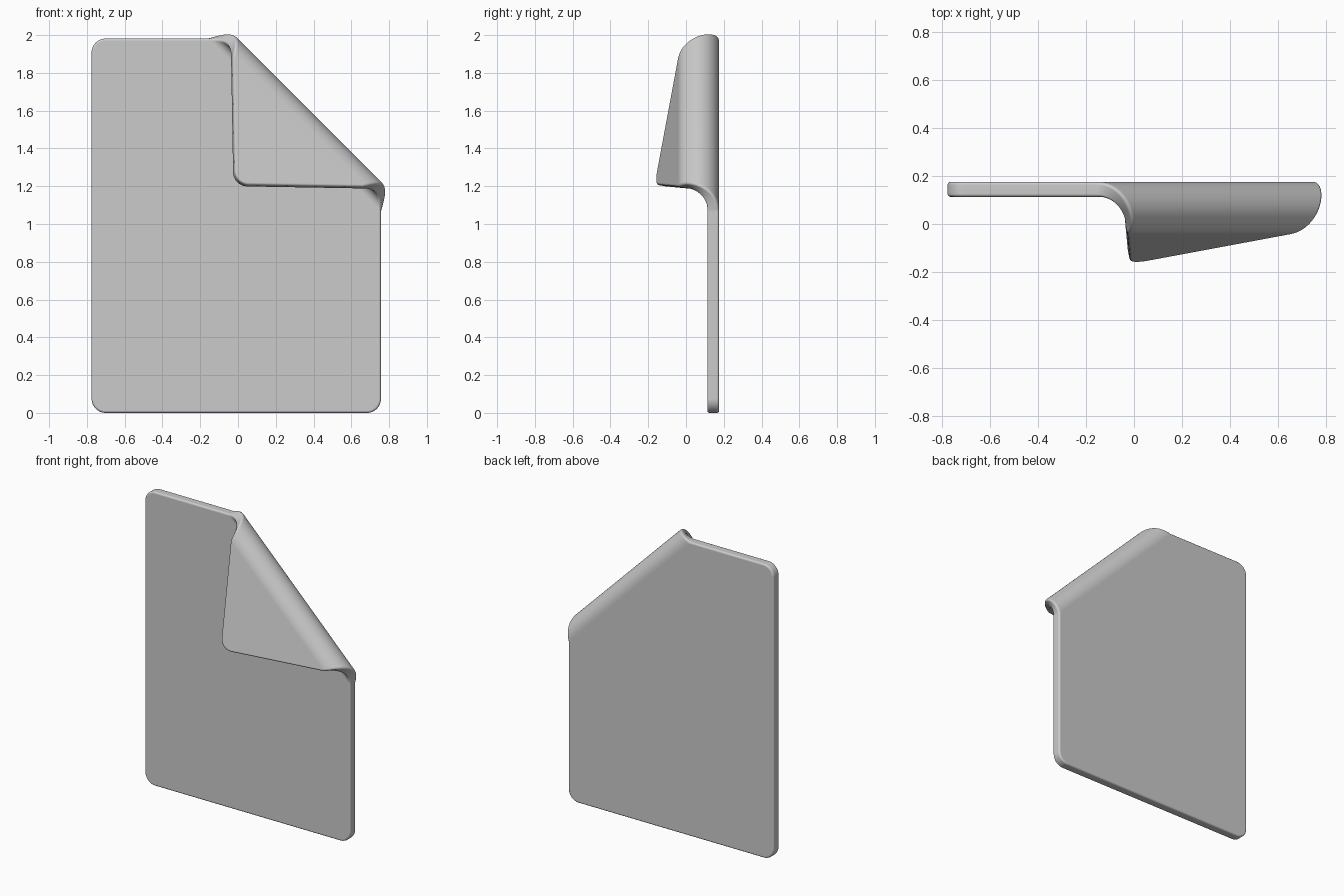
import bpy, bmesh
from math import sin, cos, pi, radians, sqrt
from mathutils import Vector

if "Cube" in bpy.data.objects:
    bpy.data.objects.remove(bpy.data.objects["Cube"])

X0, X1, Z0, Z1 = -0.775, 0.757, 0.003, 1.985   # flat sheet extents
BACK, THICK, CORNER = 0.175, 0.062, 0.075
R_OUT, R_NEUTRAL = 0.11, 0.054                 # roll radius, unstretched radius
BEND = radians(165)
S0 = 1.983 / sqrt(2) - R_OUT                   # diagonal distance where the curl starts
DIAG = Vector((1, 0, 1)).normalized()

# Flat sheet with rounded corners
bm = bmesh.new()
outline = []
for cx, cz, a0 in ((X1 - CORNER, Z1 - CORNER, 0), (X0 + CORNER, Z1 - CORNER, 90),
                   (X0 + CORNER, Z0 + CORNER, 180), (X1 - CORNER, Z0 + CORNER, 270)):
    for i in range(13):
        a = radians(a0 + 90 * i / 12)
        outline.append(bm.verts.new((cx + CORNER * cos(a), BACK, cz + CORNER * sin(a))))
face = bm.faces.new(outline)
ext = bmesh.ops.extrude_face_region(bm, geom=[face])
for v in ext["geom"]:
    if isinstance(v, bmesh.types.BMVert):
        v.co.y -= THICK
bmesh.ops.recalc_face_normals(bm, faces=bm.faces)

# Soft rim on both faces
rim = [e for e in bm.edges if abs(e.verts[0].co.y - e.verts[1].co.y) < 1e-5]
bmesh.ops.bevel(bm, geom=rim, offset=0.012, segments=3, profile=0.5, affect='EDGES')

# Cut lines across the corner so it can curl
STEPS = 32
for i in range(STEPS + 1):
    bmesh.ops.bisect_plane(bm, geom=bm.verts[:] + bm.edges[:] + bm.faces[:], dist=1e-6,
                           plane_co=DIAG * (S0 + R_NEUTRAL * BEND * i / STEPS), plane_no=DIAG)

# Roll the corner forward over the page
for v in bm.verts:
    s = v.co.dot(DIAG)
    if s <= S0:
        continue
    theta = min((s - S0) / R_NEUTRAL, BEND)
    rest = s - S0 - R_NEUTRAL * theta
    r = R_OUT - (BACK - v.co.y)
    new_s = S0 + r * sin(theta) + rest * cos(theta)
    new_y = BACK - R_OUT + r * cos(theta) - rest * sin(theta)
    v.co += DIAG * (new_s - s)
    v.co.y = new_y

zmin = min(v.co.z for v in bm.verts)
for v in bm.verts:
    v.co.z -= zmin
mesh = bpy.data.meshes.new("page_with_folded_corner")
bm.to_mesh(mesh)
bm.free()
page = bpy.data.objects.new("page_with_folded_corner", mesh)
bpy.context.collection.objects.link(page)

# Smooth shading with clean flat faces
bpy.context.view_layer.objects.active = page
page.select_set(True)
bpy.ops.object.shade_smooth_by_angle(angle=radians(40))
wn = page.modifiers.new("weighted_normals", 'WEIGHTED_NORMAL')
wn.keep_sharp = True
